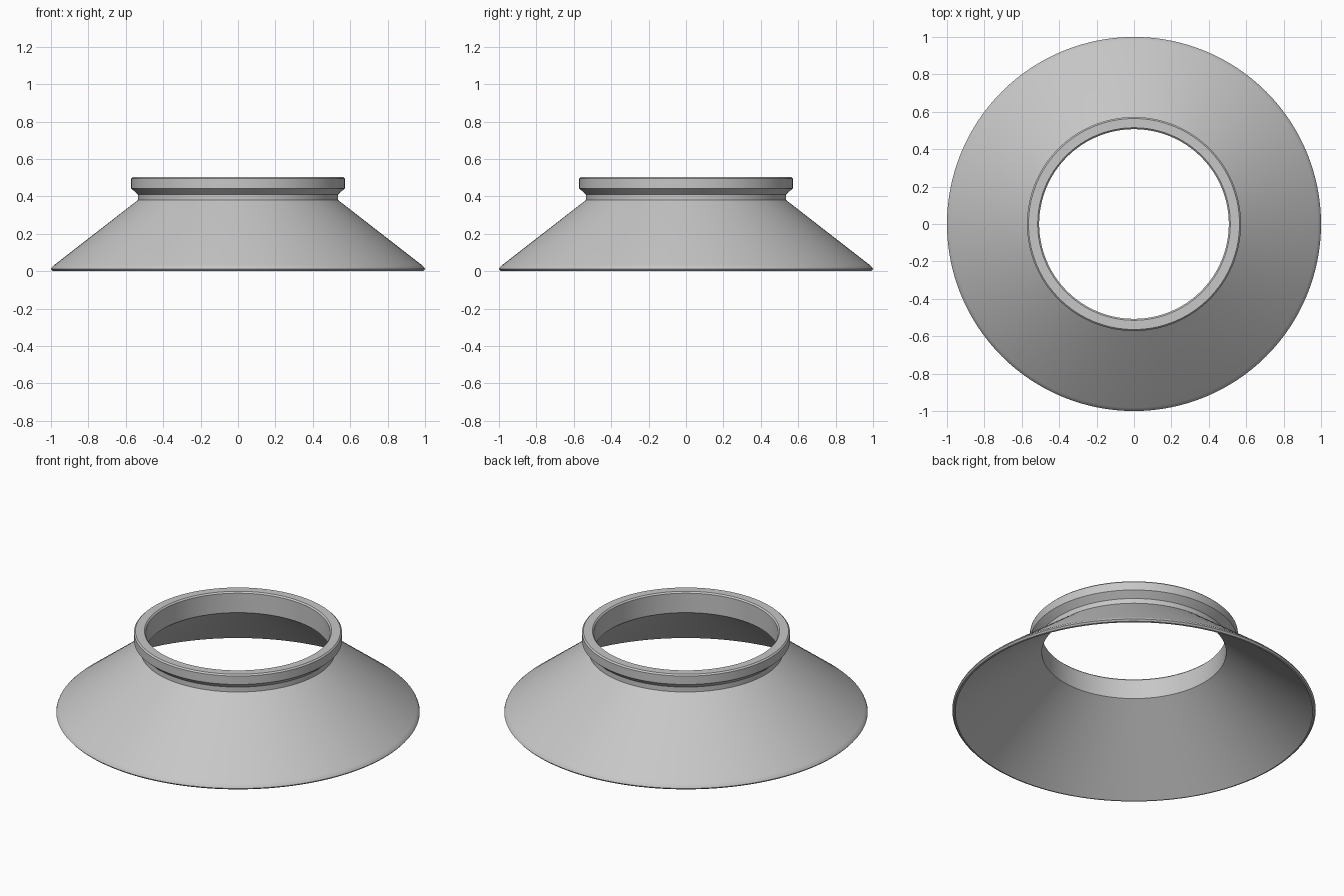
import bpy, bmesh, math

cube = bpy.data.objects.get("Cube")
if cube:
    bpy.data.objects.remove(cube, do_unlink=True)

SEGMENTS = 128

grey = bpy.data.materials.new("light_grey")
grey.use_nodes = True
colour = (0.57, 0.57, 0.57, 1)
grey.diffuse_color = colour
grey.node_tree.nodes["Principled BSDF"].inputs["Base Color"].default_value = colour


def lathe(name, profile):
    """Revolve a closed (radius, height) profile about the z axis."""
    bm = bmesh.new()
    rings = []
    for i in range(SEGMENTS):
        a = math.tau * i / SEGMENTS
        rings.append([bm.verts.new((r * math.cos(a), r * math.sin(a), z))
                      for r, z in profile])
    n = len(profile)
    for i in range(SEGMENTS):
        here, there = rings[i], rings[(i + 1) % SEGMENTS]
        for j in range(n):
            k = (j + 1) % n
            bm.faces.new((here[j], there[j], there[k], here[k]))
    bmesh.ops.recalc_face_normals(bm, faces=bm.faces)
    mesh = bpy.data.meshes.new(name)
    bm.to_mesh(mesh)
    bm.free()
    mesh.materials.append(grey)
    obj = bpy.data.objects.new(name, mesh)
    bpy.context.collection.objects.link(obj)
    bpy.ops.object.select_all(action="DESELECT")
    obj.select_set(True)
    bpy.context.view_layer.objects.active = obj
    bpy.ops.object.shade_smooth_by_angle(angle=math.radians(25))
    return obj


# Thin conical skirt, grooved neck and chamfered collar in one section
skirt_lip = [(0.983, 0), (0.992, 0.002), (1.0, 0.011), (0.996, 0.02), (0.982, 0.033)]
neck = [(0.535, 0.38), (0.535, 0.41)]
collar = [(0.572, 0.443), (0.572, 0.494), (0.564, 0.502), (0.515, 0.502), (0.507, 0.494)]
bore_bottom = [(0.507, 0.376)]

lathe("flared_collar", skirt_lip + neck + collar + bore_bottom)
